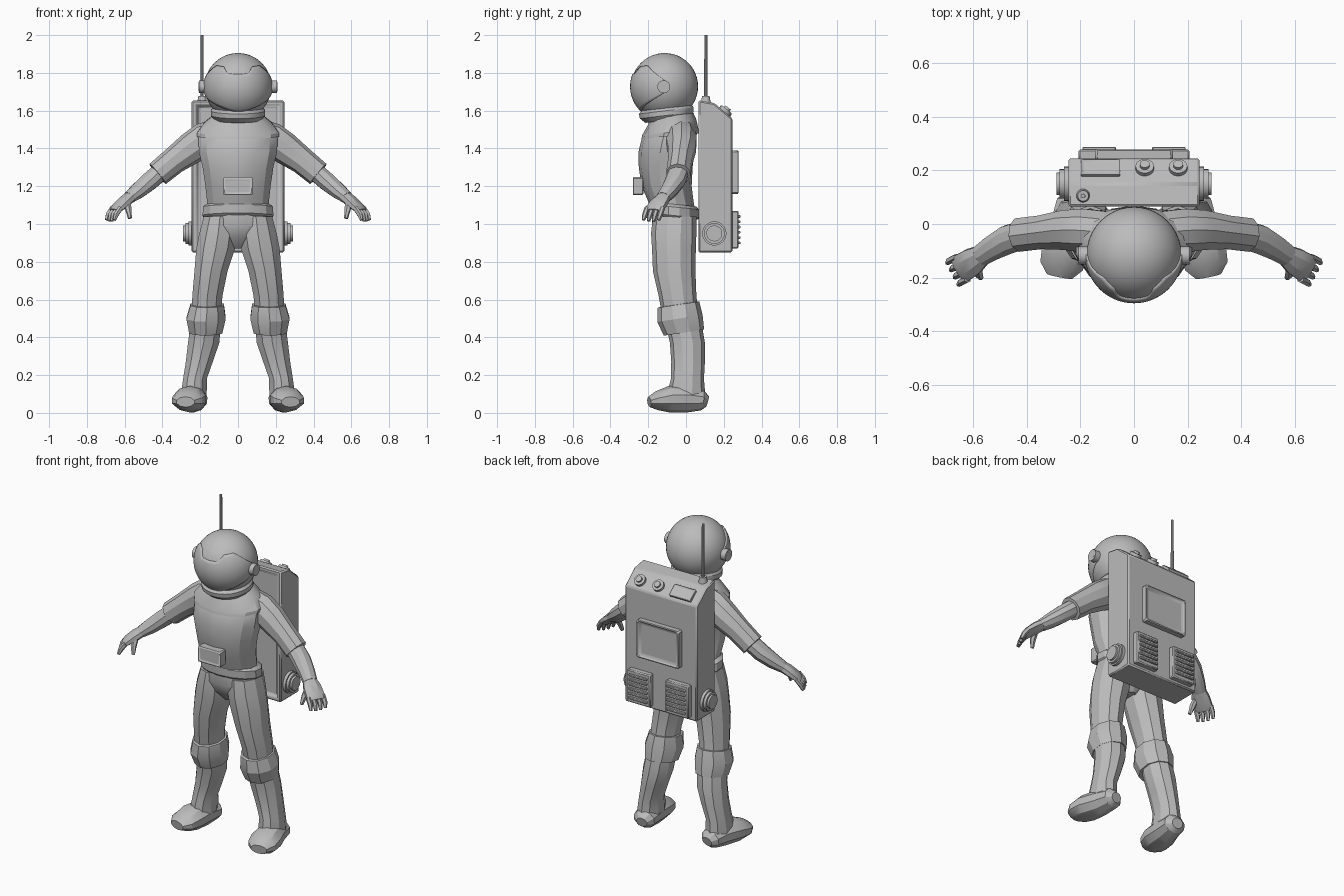
import bpy, bmesh, math
from mathutils import Vector, Matrix

if "Cube" in bpy.data.objects:
    bpy.data.objects.remove(bpy.data.objects["Cube"])

grey = bpy.data.materials.new("suit grey")
grey.use_nodes = True
grey.diffuse_color = (0.5, 0.5, 0.5, 1)
grey.node_tree.nodes["Principled BSDF"].inputs["Base Color"].default_value = (0.5, 0.5, 0.5, 1)


def finish(name, bm, angle=25, bevel=0):
    bmesh.ops.recalc_face_normals(bm, faces=bm.faces)
    mesh = bpy.data.meshes.new(name)
    bm.to_mesh(mesh)
    bm.free()
    mesh.materials.append(grey)
    obj = bpy.data.objects.new(name, mesh)
    bpy.context.collection.objects.link(obj)
    if bevel:
        mod = obj.modifiers.new("bevel", "BEVEL")
        mod.width, mod.segments = bevel, 1
    bpy.ops.object.select_all(action="DESELECT")
    obj.select_set(True)
    bpy.context.view_layer.objects.active = obj
    bpy.ops.object.shade_smooth_by_angle(angle=math.radians(angle))
    return obj


def skin(name, rings, angle=25):
    """Bridge rings of points and cap both ends."""
    bm = bmesh.new()
    loops = [[bm.verts.new(p) for p in ring] for ring in rings]
    n = len(loops[0])
    for a, b in zip(loops, loops[1:]):
        for i in range(n):
            j = (i + 1) % n
            bm.faces.new((a[i], a[j], b[j], b[i]))
    bm.faces.new(loops[0])
    bm.faces.new(loops[-1])
    return finish(name, bm, angle)


def circle(n):
    return [((k + 0.5) * math.tau / n) for k in range(n)]


def stack(name, rows, n=12, s=1, tilt=0, angle=25):
    """Level rings: x, z, half width, front y, back y."""
    rings = []
    for x, z, w, f, b in rows:
        c, d = (f + b) / 2, (b - f) / 2
        rings.append([(s * x + w * math.cos(t), c + d * math.sin(t),
                       z + tilt * d * math.sin(t)) for t in circle(n)])
    return skin(name, rings, angle)


def limb(name, rows, n=10, s=1, angle=25):
    """Rings square to a path: x, y, z, sideways radius, upward radius."""
    pts = [Vector((s * r[0], r[1], r[2])) for r in rows]
    rings = []
    for i, (p, r) in enumerate(zip(pts, rows)):
        t = (pts[min(i + 1, len(pts) - 1)] - pts[max(i - 1, 0)]).normalized()
        side = t.cross(Vector((0, 0, 1))).normalized()
        up = side.cross(t)
        rings.append([p + side * r[3] * math.cos(a) + up * r[4] * math.sin(a) for a in circle(n)])
    return skin(name, rings, angle)


def box(name, centre, size, bevel=0.006, rot=0, inset=0, depth=0, face=(0, 1, 0)):
    bm = bmesh.new()
    bmesh.ops.create_cube(bm, size=1, matrix=Matrix.Diagonal((*size, 1)))
    if inset:
        pick = [f for f in bm.faces if f.normal.dot(Vector(face)) > 0.9]
        bmesh.ops.inset_region(bm, faces=pick, thickness=inset, depth=-depth)
    bm.transform(Matrix.Translation(centre) @ Matrix.Rotation(rot, 4, "X"))
    return finish(name, bm, bevel=bevel)


def drum(name, centre, radius, length, axis="Z", rot=0, n=24, top=None):
    bm = bmesh.new()
    bmesh.ops.create_cone(bm, cap_ends=True, segments=n, radius1=radius,
                          radius2=radius if top is None else top, depth=length)
    turn = Matrix.Rotation(math.pi / 2, 4, "Y") if axis == "X" else Matrix.Rotation(rot, 4, "X")
    bm.transform(Matrix.Translation(centre) @ turn)
    return finish(name, bm, 35)


# Helmet
HEAD, R = Vector((0, -0.113, 1.728)), 0.177
bm = bmesh.new()
bmesh.ops.create_uvsphere(bm, u_segments=40, v_segments=24, radius=R, matrix=Matrix.Translation(HEAD))
finish("helmet", bm, 40)


def upper_edge(az):
    """Elevation of the notched visor rim at an azimuth."""
    keys = [(0, 21), (19, 22), (30, 35), (52, 38), (90, 10)]
    for (a, e), (b, f) in zip(keys, keys[1:]):
        if az <= b:
            return e + (f - e) * (az - a) / (b - a)


bm = bmesh.new()
grid = []
for az in range(-90, 91, 5):
    hi, lo = upper_edge(abs(az)), -48 + 38 * (abs(az) / 90) ** 1.5
    column = []
    for k in range(13):
        e, a = math.radians(lo + (hi - lo) * k / 12), math.radians(az)
        d = Vector((math.sin(a) * math.cos(e), -math.cos(a) * math.cos(e), math.sin(e)))
        column.append(bm.verts.new(HEAD + d * (R + 0.006)))
    grid.append(column)
for a, b in zip(grid, grid[1:]):
    for k in range(12):
        bm.faces.new((a[k], b[k], b[k + 1], a[k + 1]))
visor = finish("visor", bm, 40)
visor.modifiers.new("rim", "SOLIDIFY").thickness = 0.012

stack("neck_ring", [(0, 1.55, 0.125, -0.215, 0.03), (0, 1.575, 0.145, -0.245, 0.04),
                    (0, 1.60, 0.145, -0.25, 0.04), (0, 1.62, 0.13, -0.23, 0.03)], 28, tilt=0.12)

# Torso, collar, belt and pelvis
stack("torso", [(0, 1.06, 0.165, -0.185, 0.05), (0, 1.12, 0.168, -0.2, 0.04),
                (0, 1.20, 0.177, -0.235, 0.03), (0, 1.30, 0.192, -0.25, 0.035),
                (0, 1.38, 0.212, -0.252, 0.045), (0, 1.45, 0.215, -0.235, 0.055),
                (0, 1.51, 0.20, -0.2, 0.06), (0, 1.56, 0.14, -0.18, 0.04)], 14)
stack("collar", [(0, 1.465, 0.222, -0.236, 0.066), (0, 1.485, 0.222, -0.232, 0.066),
                 (0, 1.54, 0.18, -0.2, 0.055), (0, 1.575, 0.135, -0.19, 0.04)], 14, tilt=0.1)
stack("belt", [(0, 1.035, 0.184, -0.185, 0.062), (0, 1.045, 0.192, -0.195, 0.07),
               (0, 1.09, 0.19, -0.197, 0.068), (0, 1.105, 0.168, -0.19, 0.055)], 14, tilt=-0.1)
stack("pelvis", [(0, 1.06, 0.18, -0.185, 0.06), (0, 0.99, 0.192, -0.185, 0.06),
                 (0, 0.93, 0.13, -0.165, 0.04), (0, 0.87, 0.035, -0.11, 0.0)], 12)
box("chest_unit", (0, -0.255, 1.2), (0.155, 0.06, 0.095), 0.008, 0, 0.014, 0.008, (0, -1, 0))

for s, side in ((1, "left"), (-1, "right")):
    # Ear pods
    drum(side + "_ear_pod", (s * 0.185, -0.118, 1.727), 0.034, 0.045, "X")
    drum(side + "_ear_cap", (s * 0.202, -0.118, 1.727), 0.025, 0.012, "X")

    # Legs
    stack(side + "_thigh", [(0.095, 1.04, 0.09, -0.175, 0.055), (0.105, 0.95, 0.105, -0.185, 0.055),
                            (0.118, 0.87, 0.108, -0.18, 0.052), (0.143, 0.75, 0.092, -0.175, 0.05),
                            (0.162, 0.62, 0.084, -0.145, 0.055), (0.17, 0.48, 0.08, -0.12, 0.07)], 10, s)
    stack(side + "_knee_cuff", [(0.163, 0.575, 0.08, -0.135, 0.06), (0.163, 0.573, 0.093, -0.15, 0.07),
                                (0.169, 0.50, 0.109, -0.152, 0.088), (0.171, 0.425, 0.092, -0.118, 0.096),
                                (0.171, 0.428, 0.08, -0.1, 0.085)], 10, s, tilt=0.15)
    stack(side + "_boot_shaft", [(0.172, 0.46, 0.085, -0.105, 0.085), (0.182, 0.37, 0.087, -0.085, 0.1),
                                 (0.205, 0.27, 0.075, -0.078, 0.1), (0.228, 0.18, 0.066, -0.08, 0.095),
                                 (0.232, 0.12, 0.07, -0.095, 0.1), (0.235, 0.06, 0.07, -0.09, 0.1)], 10, s)
    limb(side + "_foot", [(0.222, 0.113, 0.06, 0.035, 0.03), (0.225, 0.085, 0.068, 0.066, 0.055),
                          (0.238, 0.0, 0.073, 0.076, 0.072), (0.256, -0.09, 0.072, 0.092, 0.07),
                          (0.27, -0.155, 0.064, 0.085, 0.05), (0.278, -0.195, 0.058, 0.05, 0.028)], 10, s)

    # Arms
    limb(side + "_sleeve", [(0.10, -0.03, 1.475, 0.08, 0.085), (0.18, -0.025, 1.445, 0.085, 0.092),
                            (0.25, -0.022, 1.40, 0.078, 0.085), (0.34, -0.03, 1.335, 0.066, 0.072),
                            (0.425, -0.04, 1.265, 0.066, 0.069), (0.431, -0.041, 1.26, 0.066, 0.069),
                            (0.425, -0.04, 1.265, 0.055, 0.055)], 10, s)
    limb(side + "_forearm", [(0.40, -0.037, 1.285, 0.055, 0.05), (0.47, -0.058, 1.225, 0.056, 0.05),
                             (0.53, -0.09, 1.175, 0.048, 0.044), (0.575, -0.12, 1.14, 0.042, 0.033)], 10, s)
    limb(side + "_palm", [(0.555, -0.108, 1.155, 0.036, 0.03), (0.60, -0.138, 1.12, 0.054, 0.03),
                          (0.64, -0.163, 1.085, 0.058, 0.024), (0.655, -0.172, 1.068, 0.05, 0.016)], 8, s)
    for k in range(4):
        u = k - 1.5
        x, y, drop = 0.642 + 0.014 * u, -0.165 + 0.027 * u, 0.006 * abs(u)
        limb(f"{side}_finger_{k + 1}", [(x, y, 1.085, 0.014, 0.015), (x + 0.024, y - 0.012, 1.05, 0.014, 0.015),
                                        (x + 0.033, y - 0.02, 1.012 + drop, 0.009, 0.01)], 6, s)
    limb(side + "_thumb", [(0.585, -0.155, 1.12, 0.018, 0.018), (0.58, -0.185, 1.075, 0.017, 0.017),
                           (0.572, -0.2, 1.03, 0.010, 0.011)], 6, s)

    # Backpack side knobs
    for k, (radius, reach) in enumerate(((0.064, 0.262), (0.055, 0.278), (0.042, 0.29))):
        drum(f"{side}_tank_knob_{k + 1}", (s * (reach - 0.02), 0.15, 0.95), radius, 0.04, "X")

    # Rear vents with slats
    box(side + "_vent", (s * 0.13, 0.258, 0.97), (0.155, 0.04, 0.2), 0.006)
    for k in range(6):
        box(f"{side}_vent_slat_{k + 1}", (s * 0.13, 0.28, 0.9 + 0.028 * k), (0.125, 0.016, 0.014), 0.003)

# Backpack: side profile swept across, with a recessed front panel
profile = [(0.065, 0.85), (0.245, 0.85), (0.245, 1.56), (0.15, 1.64), (0.065, 1.655)]
bm = bmesh.new()
ends = [[bm.verts.new((x, y, z)) for y, z in profile] for x in (-0.245, 0.245)]
for ring in ends:
    bm.faces.new(ring)
for i in range(5):
    j = (i + 1) % 5
    bm.faces.new((ends[0][i], ends[0][j], ends[1][j], ends[1][i]))
bmesh.ops.recalc_face_normals(bm, faces=bm.faces)
front = [f for f in bm.faces if f.normal.y < -0.9]
bmesh.ops.inset_region(bm, faces=front, thickness=0.04, depth=0)
bmesh.ops.inset_region(bm, faces=front, thickness=0.006, depth=-0.015)
finish("backpack", bm, bevel=0.01)

box("rear_screen", (0, 0.258, 1.275), (0.29, 0.05, 0.23), 0.008, 0, 0.026, 0.018)

# Sloped control panel
slope = -math.radians(40)
box("panel_display", (-0.125, 0.208, 1.597), (0.145, 0.075, 0.026), 0.004, slope, 0.01, 0.007, (0, 0, 1))
for k, x in enumerate((0.04, 0.165)):
    drum(f"dial_base_{k + 1}", (x, 0.208, 1.597), 0.034, 0.026, rot=slope)
    drum(f"dial_cap_{k + 1}", (x, 0.216, 1.606), 0.018, 0.026, rot=slope)

# Antenna
drum("antenna_base", (-0.19, 0.105, 1.66), 0.026, 0.036, top=0.02)
drum("antenna", (-0.19, 0.105, 1.835), 0.009, 0.33, n=10, top=0.008)
